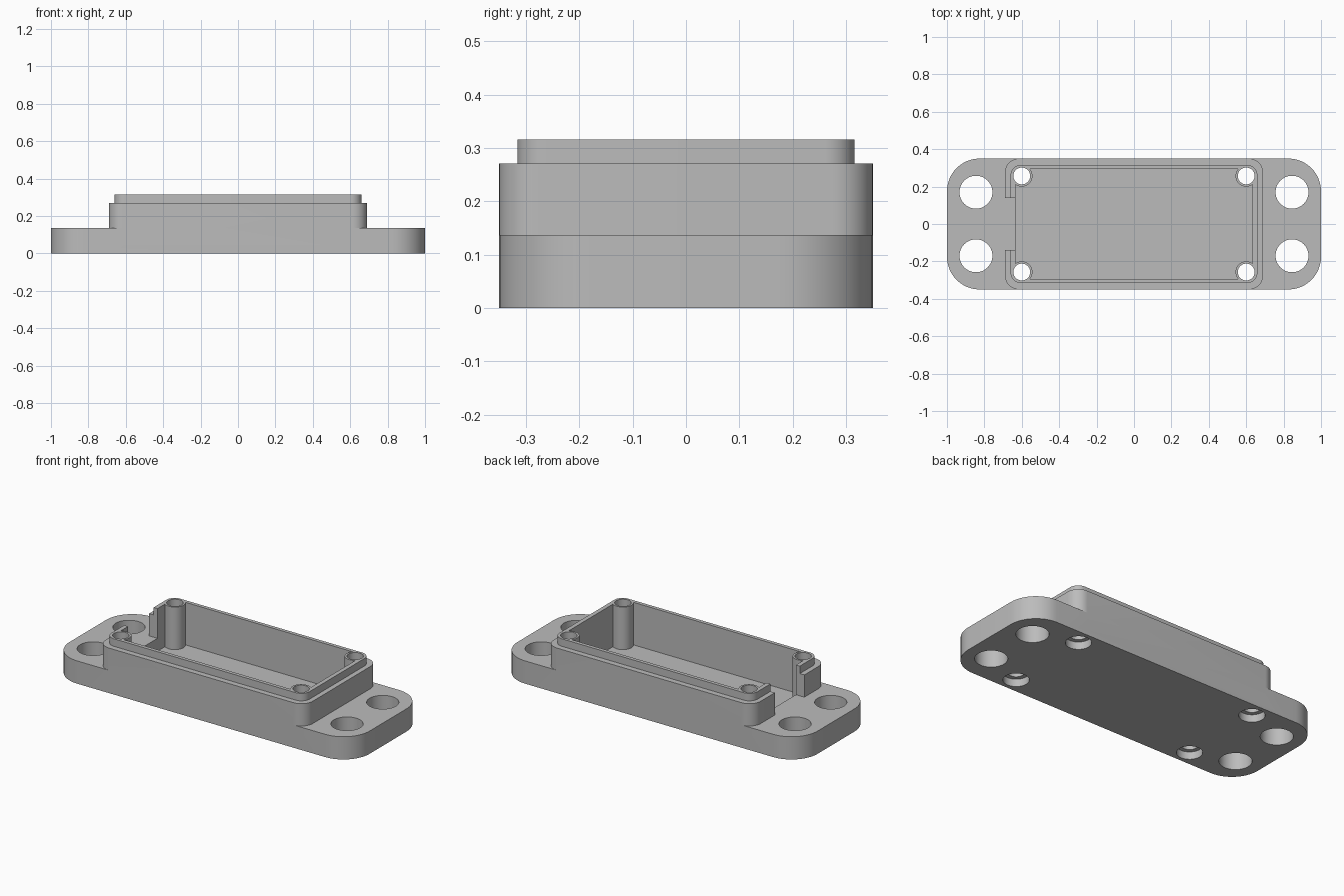
import bpy
import bmesh
from math import cos, sin, pi, radians

cube = bpy.data.objects.get("Cube")
if cube:
    bpy.data.objects.remove(cube, do_unlink=True)

grey = bpy.data.materials.new("plain_grey")
grey.use_nodes = True
colour = (0.5, 0.5, 0.5, 1)
grey.diffuse_color = colour
grey.node_tree.nodes["Principled BSDF"].inputs["Base Color"].default_value = colour


def prism(name, outline, low, high):
    """Extrude a closed outline between two heights."""
    bm = bmesh.new()
    face = bm.faces.new([bm.verts.new((x, y, low)) for x, y in outline])
    top = bmesh.ops.extrude_face_region(bm, geom=[face])["geom"]
    verts = [v for v in top if isinstance(v, bmesh.types.BMVert)]
    bmesh.ops.translate(bm, vec=(0, 0, high - low), verts=verts)
    bmesh.ops.recalc_face_normals(bm, faces=bm.faces)
    mesh = bpy.data.meshes.new(name)
    bm.to_mesh(mesh)
    bm.free()
    mesh.materials.append(grey)
    obj = bpy.data.objects.new(name, mesh)
    bpy.context.collection.objects.link(obj)
    return obj


def rounded(name, half_x, half_y, radius, low, high, steps=12):
    """Upright block with rounded corners."""
    outline = []
    for i, (sx, sy) in enumerate([(1, 1), (-1, 1), (-1, -1), (1, -1)]):
        for k in range(steps + 1):
            a = (i + k / steps) * pi / 2
            outline.append((sx * (half_x - radius) + radius * cos(a),
                            sy * (half_y - radius) + radius * sin(a)))
    return prism(name, outline, low, high)


def cylinder(name, x, y, radius, low, high, sides=48):
    ring = [(x + radius * cos(2 * pi * k / sides),
             y + radius * sin(2 * pi * k / sides)) for k in range(sides)]
    return prism(name, ring, low, high)


def combine(target, tool, operation):
    """Apply a boolean and discard the tool."""
    tool.hide_render = True
    mod = target.modifiers.new("combine", 'BOOLEAN')
    mod.operation = operation
    mod.solver = 'EXACT'
    mod.object = tool
    bpy.context.view_layer.objects.active = target
    bpy.ops.object.modifier_apply(modifier=mod.name)
    bpy.data.objects.remove(tool, do_unlink=True)


FLANGE, SHOULDER, RIM, FLOOR = 0.137, 0.271, 0.316, 0.06
SIGNS = [(x, y) for x in (-1, 1) for y in (-1, 1)]
POST_X, POST_Y = 0.6, 0.257

# Flanged base, raised body and stepped lip
casing = rounded("enclosure_base", 1.0, 0.35, 0.175, 0, FLANGE)
combine(casing, rounded("body", 0.69, 0.35, 0.075, 0.03, SHOULDER), 'UNION')
combine(casing, rounded("lip", 0.66, 0.316, 0.055, 0.2, RIM), 'UNION')

# Cavity, leaving a screw post standing in each corner
cavity = rounded("cavity_cutter", 0.634, 0.294, 0.02, FLOOR, 0.5, 4)
for sx, sy in SIGNS:
    post = cylinder("post", sx * POST_X, sy * POST_Y, 0.057, 0, 0.6)
    combine(cavity, post, 'DIFFERENCE')
combine(casing, cavity, 'DIFFERENCE')

# Cable opening in the right-hand wall
opening = prism("opening_cutter", [(-0.75, -0.14), (-0.6, -0.14),
                                   (-0.6, 0.14), (-0.75, 0.14)], FLANGE, 0.5)
combine(casing, opening, 'DIFFERENCE')

# Mounting holes, screw holes and the screw-head recesses underneath
for sx, sy in SIGNS:
    px, py = sx * POST_X, sy * POST_Y
    for tool in (cylinder("mount_cutter", sx * 0.845, sy * 0.17, 0.088, -0.1, 0.3),
                 cylinder("screw_cutter", px, py, 0.045, -0.1, 0.5),
                 cylinder("recess_cutter", px, py, 0.07, -0.1, 0.045)):
        combine(casing, tool, 'DIFFERENCE')

# Smooth the rounded walls, keep the edges crisp
bpy.ops.object.select_all(action='DESELECT')
casing.select_set(True)
bpy.context.view_layer.objects.active = casing
bpy.ops.object.shade_smooth_by_angle(angle=radians(30))
